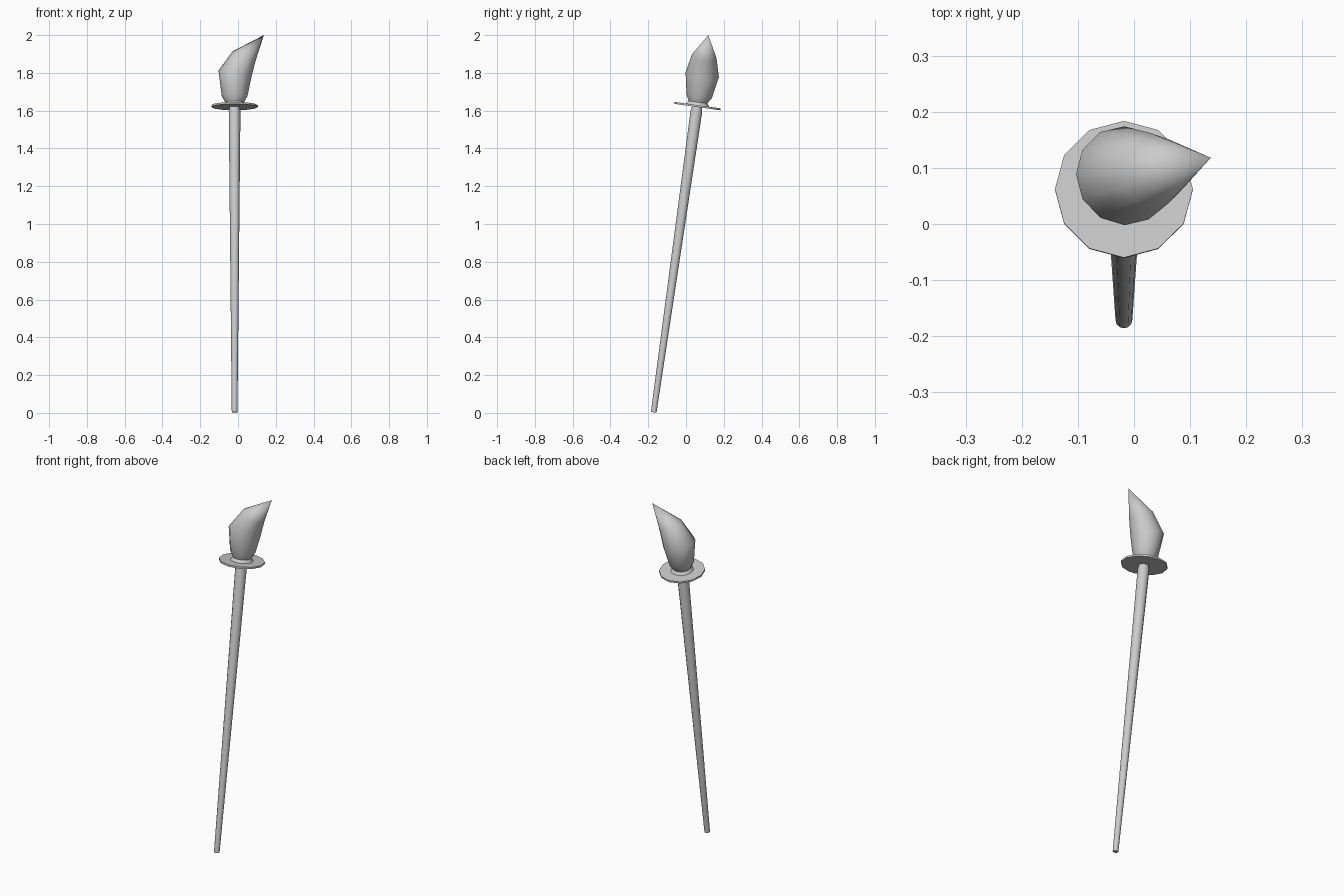
import bpy, bmesh, math
from mathutils import Vector, Matrix

if "Cube" in bpy.data.objects:
    bpy.data.objects.remove(bpy.data.objects["Cube"])

SIDES = 12
LEAN = Matrix.Rotation(math.radians(-8), 3, 'X')   # whole torch leans back


def loft(name, rings, tip=None):
    """Each ring: centre, radius, sideways roll in degrees. Optional pointed tip."""
    bm = bmesh.new()
    loops = []
    for centre, radius, roll in rings:
        rot = LEAN @ Matrix.Rotation(math.radians(roll), 3, 'Y')
        loops.append([bm.verts.new(Vector(centre) + rot @ Vector(
            (radius * math.cos(math.tau * i / SIDES),
             radius * math.sin(math.tau * i / SIDES), 0))) for i in range(SIDES)])
    for a, b in zip(loops, loops[1:]):
        for i in range(SIDES):
            j = (i + 1) % SIDES
            bm.faces.new((a[i], a[j], b[j], b[i]))
    bm.faces.new(loops[0][::-1])
    if tip:
        point = bm.verts.new(tip)
        for i in range(SIDES):
            bm.faces.new((loops[-1][i], loops[-1][(i + 1) % SIDES], point))
    else:
        bm.faces.new(loops[-1])
    bmesh.ops.recalc_face_normals(bm, faces=bm.faces)
    mesh = bpy.data.meshes.new(name)
    bm.to_mesh(mesh)
    bm.free()
    obj = bpy.data.objects.new(name, mesh)
    bpy.context.collection.objects.link(obj)
    bpy.ops.object.select_all(action='DESELECT')
    obj.select_set(True)
    bpy.context.view_layer.objects.active = obj
    bpy.ops.object.shade_smooth_by_angle(angle=math.radians(50))
    return obj


# Tapered handle, slightly rounded at the top
loft("handle", [((-0.018, -0.171, 0.003), 0.015, 0),
                ((-0.018, 0.055, 1.597), 0.031, 0),
                ((-0.018, 0.058, 1.622), 0.026, 0)])

# Thin round guard under the flame
loft("guard_disc", [((-0.018, 0.061, 1.619), 0.123, 0),
                    ((-0.018, 0.062, 1.629), 0.123, 0)])

# Flame that swells from a neck and bends to one side
loft("flame", [((-0.018, 0.062, 1.628), 0.062, 0),
               ((-0.018, 0.064, 1.645), 0.05, 0),
               ((-0.018, 0.070, 1.677), 0.068, 0),
               ((-0.017, 0.086, 1.791), 0.089, 14),
               ((0.032, 0.096, 1.888), 0.066, 24)],
     tip=(0.137, 0.118, 2.0))
